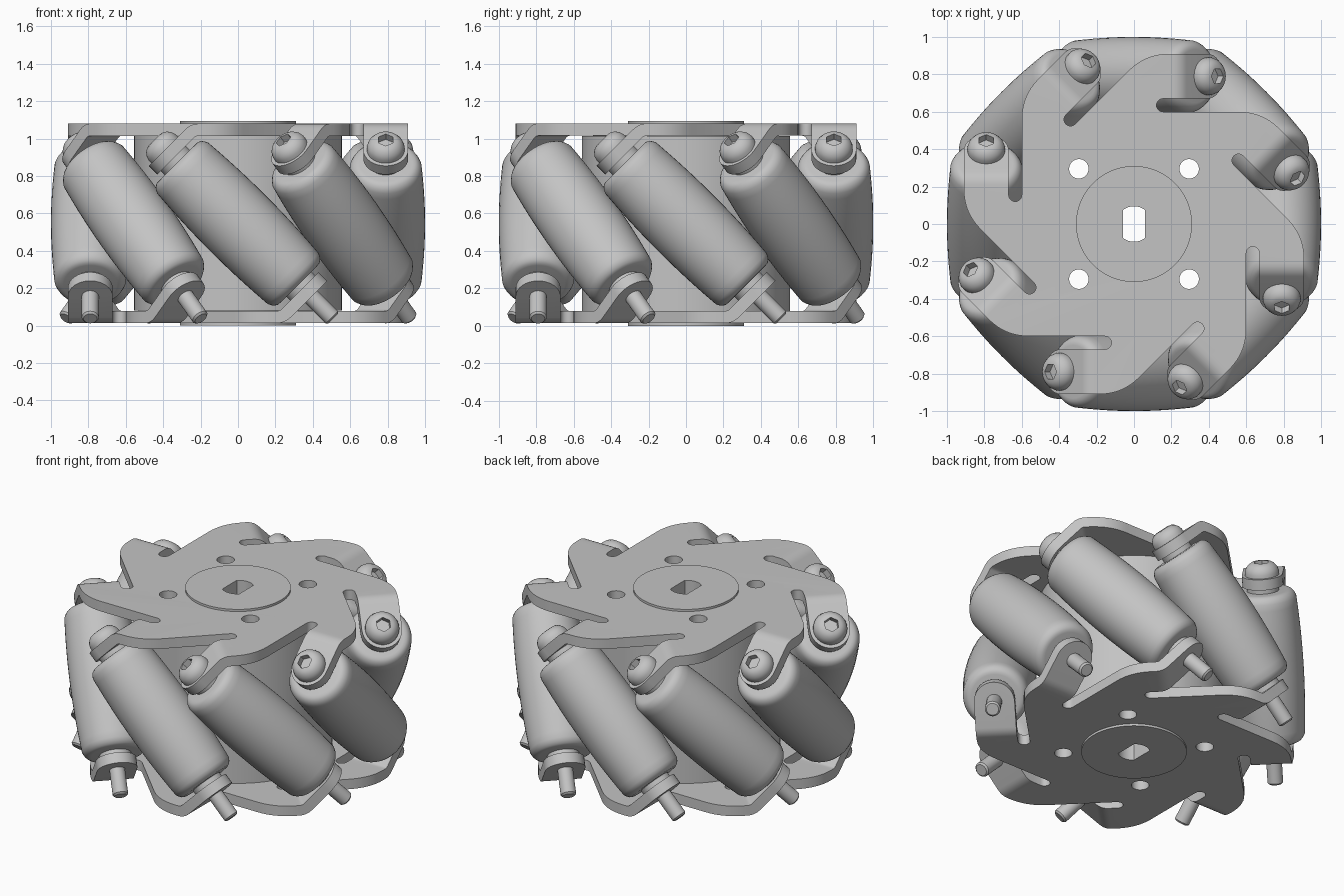
import bpy, bmesh
from math import sin, cos, pi, radians, sqrt
from mathutils import Matrix, Vector

cube = bpy.data.objects.get("Cube")
if cube:
    bpy.data.objects.remove(cube, do_unlink=True)

MID = 0.547            # half height of the wheel
AXLE_R = 0.79          # distance of roller axes from the wheel axis
PLATE_TOP = 1.08
THICK = 0.065
IN, OUT, SLOT = 0.67, 0.91, 0.60   # radial limits of tab and slot
BEND_U, BEND_R = 0.21, 0.10

grey = bpy.data.materials.new("light grey metal")
grey.use_nodes = True
grey.diffuse_color = (0.55, 0.55, 0.55, 1)
grey.node_tree.nodes["Principled BSDF"].inputs["Base Color"].default_value = (0.55, 0.55, 0.55, 1)


def make_mesh(name, bm):
    me = bpy.data.meshes.new(name)
    bm.to_mesh(me)
    bm.free()
    me.materials.append(grey)
    return me


def add_object(name, me, matrix=Matrix()):
    ob = bpy.data.objects.new(name, me)
    bpy.context.collection.objects.link(ob)
    ob.matrix_world = matrix
    return ob


def activate(ob):
    bpy.ops.object.select_all(action='DESELECT')
    ob.select_set(True)
    bpy.context.view_layer.objects.active = ob


def smooth(ob):
    activate(ob)
    bpy.ops.object.shade_smooth_by_angle(angle=radians(32))


def lathe(name, profile, n=48):
    """Revolve (height, radius[, hexagonal]) points about z; ends are capped."""
    bm = bmesh.new()
    rings = []
    for z, r, *hexagonal in profile:
        ring = []
        for i in range(n):
            a = 2 * pi * i / n
            k = r
            if hexagonal:
                k = r * cos(pi / 6) / cos((a + pi / 6) % (pi / 3) - pi / 6)
            ring.append(bm.verts.new((k * cos(a), k * sin(a), z)))
        rings.append(ring)
    for lo, hi in zip(rings, rings[1:]):
        for i in range(n):
            j = (i + 1) % n
            bm.faces.new((lo[i], lo[j], hi[j], hi[i]))
    bm.faces.new(rings[0][::-1])
    bm.faces.new(rings[-1])
    bmesh.ops.recalc_face_normals(bm, faces=bm.faces)
    return make_mesh(name, bm)


def add_prism(bm, pts, z0, z1):
    face = bm.faces.new([bm.verts.new((x, y, z0)) for x, y in pts])
    top = bmesh.ops.extrude_face_region(bm, geom=[face])["geom"]
    bmesh.ops.translate(bm, vec=(0, 0, z1 - z0),
                        verts=[v for v in top if isinstance(v, bmesh.types.BMVert)])


# Cutter: double-flat bore and four bolt holes
bm = bmesh.new()
ring = [(cos(2 * pi * i / 32), sin(2 * pi * i / 32)) for i in range(32)]
half_a = 0.887   # angle where the flats start
arc = [half_a + (pi - 2 * half_a) * i / 8 for i in range(9)]
bore = [(0.095 * cos(a), 0.095 * sin(a)) for a in arc]
add_prism(bm, bore + [(-x, -y) for x, y in bore], -0.3, 1.4)
for sx in (-1, 1):
    for sy in (-1, 1):
        add_prism(bm, [(sx * 0.295 + 0.052 * x, sy * 0.295 + 0.052 * y) for x, y in ring], -0.3, 1.4)
bmesh.ops.recalc_face_normals(bm, faces=bm.faces)
cutter = add_object("hole_cutter", make_mesh("hole_cutter", bm))
cutter.hide_render = True


def cut_holes(ob):
    mod = ob.modifiers.new("holes", 'BOOLEAN')
    mod.operation = 'DIFFERENCE'
    mod.solver = 'EXACT'
    mod.object = cutter
    activate(ob)
    for m in list(ob.modifiers):
        bpy.ops.object.modifier_apply(modifier=m.name)
    smooth(ob)


def arm_frame(k):
    """Outward and sideways directions of arm k."""
    a = -k * pi / 4
    return Vector((cos(a), sin(a), 0)), Vector((sin(a), -cos(a), 0))


def plate_mesh():
    """Pinwheel sheet with eight slotted, folded-down tabs."""
    bm = bmesh.new()
    outline = []
    for k in range(8):
        e, t = arm_frame(k)

        def vert(u, v, z=PLATE_TOP):
            return bm.verts.new(e * v + t * u + Vector((0, 0, z)))

        # rounded shoulder
        corner = Vector((OUT - SLOT * sqrt(2), OUT))
        p0 = corner - Vector((1, 1)) * 0.09
        p2 = corner + Vector((0.125, 0))
        for i in range(9):
            f = i / 8
            p = p0 * (1 - f) ** 2 + corner * 2 * f * (1 - f) + p2 * f * f
            outline.append(vert(p.x, p.y))
        # folded tab
        rows = []
        for i in range(6):
            a = pi / 4 * i / 5
            u, z = BEND_U + BEND_R * sin(a), PLATE_TOP - BEND_R * (1 - cos(a))
            rows.append((vert(u, OUT, z), vert(u, IN, z)))
        for (a0, b0), (a1, b1) in zip(rows, rows[1:]):
            bm.faces.new((a0, a1, b1, b0))
        r, mid = (OUT - IN) / 2, (OUT + IN) / 2
        tip = [rows[-1][0]]
        for i in range(17):
            a = pi * i / 16
            d = (0.158 + r * sin(a)) / sqrt(2)
            tip.append(vert(u + d, mid + r * cos(a), z - d))
        bm.faces.new(tip + [rows[-1][1]])
        outline += rows[0]
        # slot with a round end
        r = (IN - SLOT) / 2
        for i in range(9):
            a = pi * i / 8
            outline.append(vert(0.12 + r - r * sin(a), SLOT + r + r * cos(a)))
    bm.faces.new(outline)
    bm.normal_update()
    for f in bm.faces:
        if f.normal.z < 0:
            f.normal_flip()
    return make_mesh("plate", bm)


# Side plates: the lower one is the upper one turned over
turn = Matrix.Translation((0, 0, MID)) @ Matrix.Rotation(pi, 4, 'X') @ Matrix.Translation((0, 0, -MID))
for name, matrix in (("top_plate", Matrix()), ("bottom_plate", turn)):
    plate = add_object(name, plate_mesh(), matrix)
    mod = plate.modifiers.new("thickness", 'SOLIDIFY')
    mod.thickness = THICK
    mod.offset = -1
    mod.use_even_offset = True
    cut_holes(plate)

# Central drum with raised end discs
low, high = 0.08, 2 * MID - 0.08
hub = add_object("hub_drum", lathe("hub_drum", [
    (0, 0.31), (low, 0.31), (low, 0.555), (high, 0.555), (high, 0.31), (2 * MID, 0.31)], 96))
cut_holes(hub)
bpy.data.objects.remove(cutter, do_unlink=True)

# Roller parts, each modelled along its own axis
side = [(0.46 * i / 11, 0.21 - 0.1 * (0.46 * i / 11) ** 2) for i in range(11)]
side += [(0.437, 0.183), (0.45, 0.172), (0.458, 0.158), (0.46, 0.142)]
parts = {
    "roller": lathe("roller", [(-s, r) for s, r in side[:0:-1]] + side),
    "axle": lathe("axle", [(-0.72, 0.036), (-0.71, 0.046), (0.56, 0.046)], 24),
    "upper_washer": lathe("upper_washer", [(0.455, 0.095), (0.492, 0.095)]),
    "lower_washer": lathe("lower_washer", [(-0.492, 0.095), (-0.455, 0.095)]),
    "bolt_head": lathe("bolt_head", [
        (0.55, 0.1), (0.575, 0.1), (0.597, 0.093), (0.616, 0.078), (0.628, 0.06),
        (0.631, 0.045, True), (0.59, 0.045, True)]),
}
for k in range(8):
    e, t = arm_frame(k)
    axis = (t + Vector((0, 0, 1))).normalized()
    frame = Matrix((e, axis.cross(e), axis)).transposed().to_4x4()
    frame.translation = e * AXLE_R + Vector((0, 0, MID))
    for name, me in parts.items():
        ob = add_object(f"{name}_{k + 1}", me, frame)
        if k == 0:
            smooth(ob)
